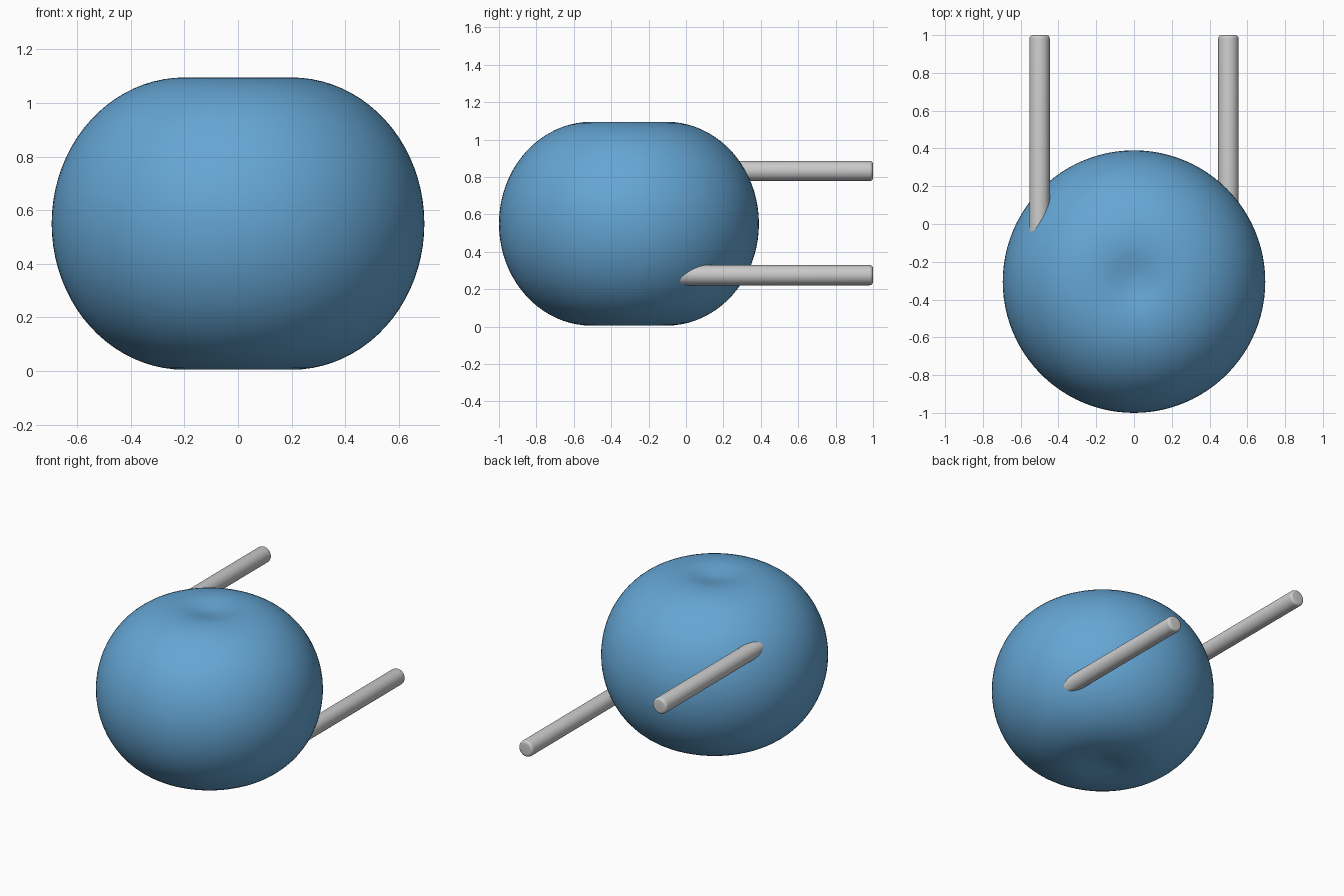
import bpy, bmesh, math
from mathutils import Matrix

if "Cube" in bpy.data.objects:
    bpy.data.objects.remove(bpy.data.objects["Cube"])


def add_object(name, bm):
    mesh = bpy.data.meshes.new(name)
    bmesh.ops.recalc_face_normals(bm, faces=bm.faces)
    for f in bm.faces:
        f.smooth = True
    bm.to_mesh(mesh)
    bm.free()
    obj = bpy.data.objects.new(name, mesh)
    bpy.context.scene.collection.objects.link(obj)
    return obj


def lathe(name, profile, steps):
    """Spin an (r, z) profile around the z axis."""
    bm = bmesh.new()
    verts = [bm.verts.new((r, 0, z)) for r, z in profile]
    edges = [bm.edges.new(p) for p in zip(verts, verts[1:])]
    bmesh.ops.spin(bm, geom=verts + edges, cent=(0, 0, 0), axis=(0, 0, 1),
                   angle=math.tau, steps=steps)
    bmesh.ops.remove_doubles(bm, verts=bm.verts, dist=1e-5)
    return add_object(name, bm)


# Rounded body: wide oval section with shallow dimples at both poles
CORE, RX, RZ, MID = 0.2, 0.495, 0.545, 0.55
DIMPLE = 0.025
cap = [(CORE * i / 8, RZ - DIMPLE * (0.5 + 0.5 * math.cos(math.pi * i / 8)))
       for i in range(8)]
side = [(CORE + RX * math.sin(a), RZ * math.cos(a))
        for a in (math.pi * i / 40 for i in range(41))]
profile = cap + side + [(r, -z) for r, z in reversed(cap)]
body = lathe("body", [(r, z + MID) for r, z in profile], 96)
body.location = (0, -0.305, 0)
blue = bpy.data.materials.new("blue")
blue.diffuse_color = (0.13, 0.38, 0.66, 1)
blue.use_nodes = True
blue.node_tree.nodes["Principled BSDF"].inputs["Base Color"].default_value = blue.diffuse_color
body.data.materials.append(blue)

# Two round-edged rods running backward, diagonally opposite each other
R, B, START, END = 0.054, 0.018, -0.25, 1.0
for name, x, z in (("upper_rod", -0.5, 0.832), ("lower_rod", 0.5, 0.275)):
    tip = [(R - B + B * math.cos(a), END - B + B * math.sin(a))
           for a in (math.pi / 2 * i / 5 for i in range(6))]
    rod = lathe(name, [(0, START), (R, START)] + tip + [(0, END)], 32)
    rod.data.transform(Matrix.Rotation(-math.pi / 2, 4, 'X'))
    rod.location = (x, 0, z)
    bpy.ops.object.select_all(action='DESELECT')
    rod.select_set(True)
    bpy.context.view_layer.objects.active = rod
    bpy.ops.object.shade_smooth_by_angle(angle=math.radians(40))
